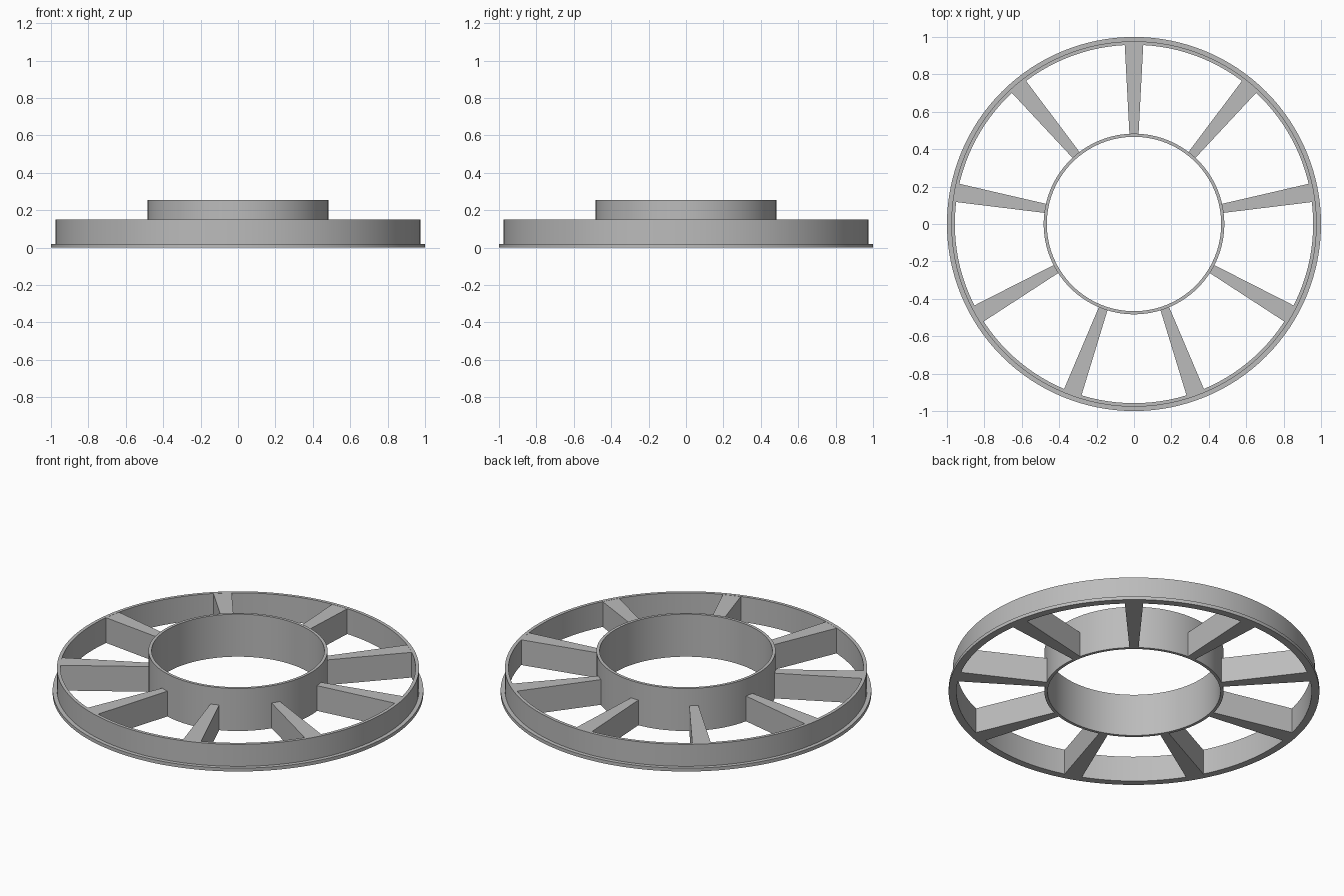
import bpy
import bmesh
from math import pi, cos, sin, radians

SEGMENTS = 128
SPOKES = 9

cube = bpy.data.objects.get("Cube")
if cube:
    bpy.data.objects.remove(cube, do_unlink=True)

grey = bpy.data.materials.new("plain grey")
grey.use_nodes = True
colour = (0.5, 0.5, 0.5, 1)
grey.diffuse_color = colour
grey.node_tree.nodes["Principled BSDF"].inputs["Base Color"].default_value = colour


def finish(name, bm):
    bmesh.ops.recalc_face_normals(bm, faces=bm.faces)
    mesh = bpy.data.meshes.new(name)
    bm.to_mesh(mesh)
    bm.free()
    mesh.materials.append(grey)
    obj = bpy.data.objects.new(name, mesh)
    bpy.context.collection.objects.link(obj)
    bpy.ops.object.select_all(action='DESELECT')
    obj.select_set(True)
    bpy.context.view_layer.objects.active = obj
    bpy.ops.object.shade_smooth_by_angle(angle=radians(30))
    return obj


def lathe(name, profile):
    """Revolve a closed (radius, height) profile around z."""
    bm = bmesh.new()
    rings = []
    for i in range(SEGMENTS):
        a = 2 * pi * i / SEGMENTS
        rings.append([bm.verts.new((r * cos(a), r * sin(a), z)) for r, z in profile])
    n = len(profile)
    for i, ring in enumerate(rings):
        following = rings[(i + 1) % SEGMENTS]
        for j in range(n):
            k = (j + 1) % n
            bm.faces.new((ring[j], following[j], following[k], ring[k]))
    return finish(name, bm)


def spoke(name, angle):
    """Tapered bar, wider at the rim than at the hub."""
    bm = bmesh.new()
    outline = [(0.473, -0.024), (0.966, -0.05), (0.966, 0.05), (0.473, 0.024)]
    base = bm.faces.new([bm.verts.new((x, y, 0)) for x, y in outline])
    top = bmesh.ops.extrude_face_region(bm, geom=[base])["geom"]
    bmesh.ops.translate(bm, vec=(0, 0, 0.15),
                        verts=[v for v in top if isinstance(v, bmesh.types.BMVert)])
    obj = finish(name, bm)
    obj.rotation_euler.z = angle


# Outer rim with a thin flange at its foot
lathe("outer_rim", [(0.958, 0), (1.0, 0), (1.0, 0.02), (0.977, 0.02),
                    (0.977, 0.151), (0.958, 0.151)])

# Taller open hub
lathe("hub_ring", [(0.466, 0), (0.483, 0), (0.483, 0.253), (0.466, 0.253)])

# Evenly spaced spokes, the first pointing to the back
for i in range(SPOKES):
    spoke(f"spoke_{i + 1}", pi / 2 + 2 * pi * i / SPOKES)
